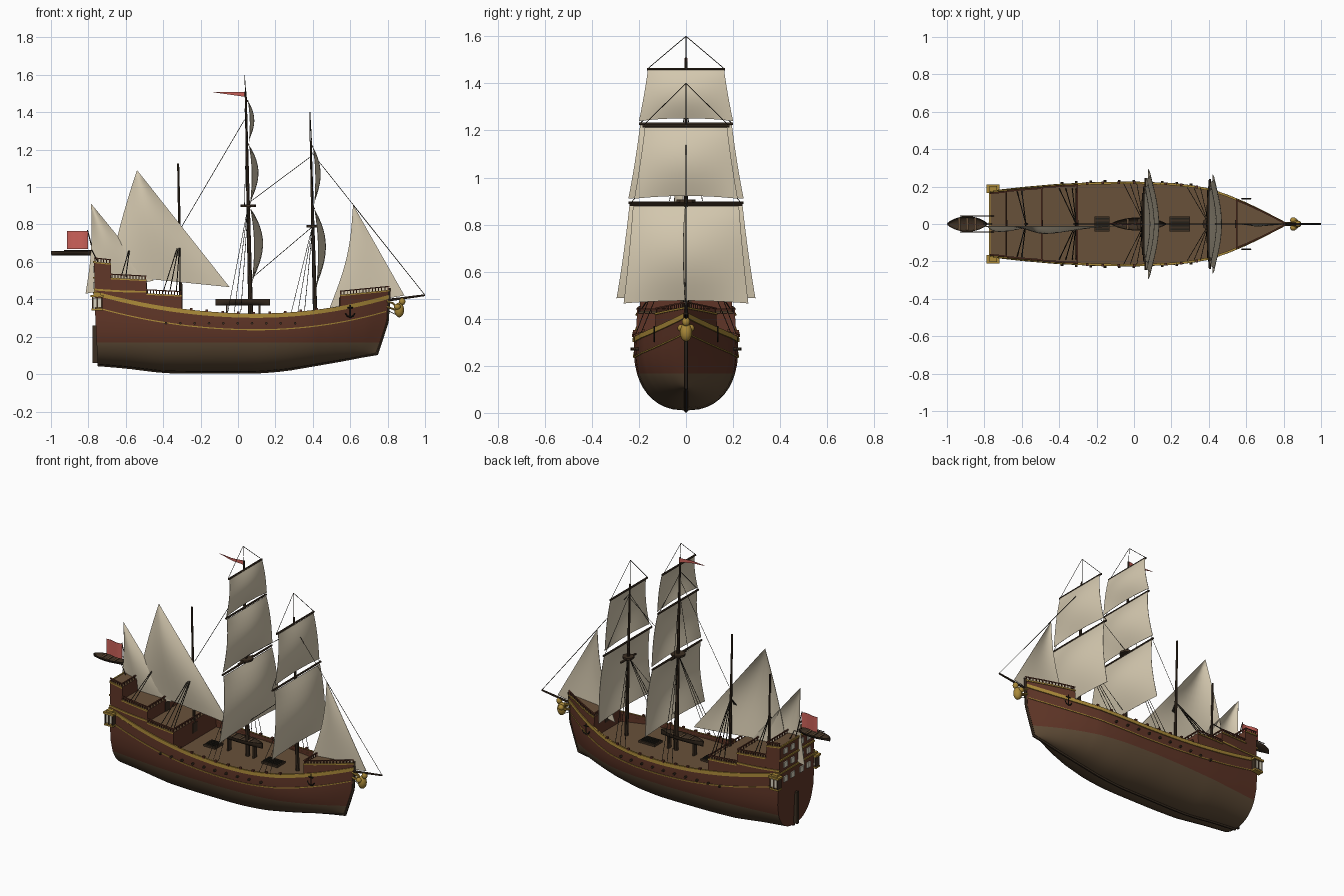
import bpy, bmesh, math
from mathutils import Vector

if "Cube" in bpy.data.objects:
    bpy.data.objects.remove(bpy.data.objects["Cube"])

def mat(name, rgb):
    m = bpy.data.materials.new(name)
    m.diffuse_color = (*rgb, 1)
    m.use_nodes = True
    m.node_tree.nodes["Principled BSDF"].inputs["Base Color"].default_value = m.diffuse_color
    return m

HULL = mat("red_brown_planks", (.115, .036, .020))
BOTTOM = mat("tan_bottom", (.115, .072, .038))
DECK = mat("deck_wood", (.14, .083, .042))
GOLD = mat("gold_trim", (.40, .25, .04))
SAIL = mat("canvas", (.66, .58, .43))
DARK = mat("dark_wood", (.045, .028, .016))
ROPE = mat("rope", (.018, .015, .010))
FLAG = mat("flag_red", (.60, .12, .10))
GLASS = mat("window_pale", (.68, .64, .52))

def loft(name, secs, mats, rule=None, caps=False, thick=0):
    """Skin a list of equal-length sections; rule(i, j) picks the material."""
    bm = bmesh.new()
    rows = [[bm.verts.new(p) for p in s] for s in secs]
    for i in range(len(rows) - 1):
        for j in range(len(rows[0]) - 1):
            f = bm.faces.new((rows[i][j], rows[i][j+1], rows[i+1][j+1], rows[i+1][j]))
            f.material_index = rule(i, j) if rule else 0
    if caps:
        bm.faces.new(rows[0])
        bm.faces.new(rows[-1])
    bmesh.ops.remove_doubles(bm, verts=bm.verts, dist=1e-5)
    bmesh.ops.recalc_face_normals(bm, faces=bm.faces)
    me = bpy.data.meshes.new(name)
    bm.to_mesh(me)
    ob = bpy.data.objects.new(name, me)
    bpy.context.collection.objects.link(ob)
    for m in mats:
        me.materials.append(m)
    if thick:
        mod = ob.modifiers.new("thickness", 'SOLIDIFY')
        mod.thickness, mod.offset = thick, 0
    return ob

def boxes(name, items, m):
    bm = bmesh.new()
    for c, s in items:
        for v in bmesh.ops.create_cube(bm, size=1)['verts']:
            v.co = Vector(c) + Vector(a * b for a, b in zip(v.co, s))
    me = bpy.data.meshes.new(name)
    bm.to_mesh(me)
    me.materials.append(m)
    bpy.context.collection.objects.link(bpy.data.objects.new(name, me))

def tubes(name, paths, r, m, res=0, taper=1):
    cu = bpy.data.curves.new(name, 'CURVE')
    cu.dimensions, cu.bevel_depth, cu.bevel_resolution, cu.use_fill_caps = '3D', r, res, True
    for p in paths:
        sp = cu.splines.new('POLY')
        sp.points.add(len(p) - 1)
        for i, q in enumerate(p):
            sp.points[i].co = (*q, 1)
            sp.points[i].radius = 1 + (taper - 1) * i / (len(p) - 1)
    cu.materials.append(m)
    bpy.context.collection.objects.link(bpy.data.objects.new(name, cu))

def balls(name, items, m):
    bm = bmesh.new()
    for c, s in items:
        for v in bmesh.ops.create_uvsphere(bm, u_segments=12, v_segments=8, radius=1)['verts']:
            v.co = Vector(c) + Vector(a * b for a, b in zip(v.co, s))
    me = bpy.data.meshes.new(name)
    bm.to_mesh(me)
    me.materials.append(m)
    bpy.context.collection.objects.link(bpy.data.objects.new(name, me))

def interp(x, pts):
    if x <= pts[0][0]: return pts[0][1]
    for (a, p), (b, q) in zip(pts, pts[1:]):
        if x <= b: return p + (q - p) * (x - a) / (b - a)
    return pts[-1][1]

def span(a, b, n): return [a + (b - a) * i / n for i in range(n + 1)]

# Hull lines: plan, keel, sheer, raked ends
def plan(x): return interp(x, [(-.77, .178), (-.6, .195), (-.4, .211), (-.2, .22), (0, .222), (.2, .215), (.3, .204),
                               (.4, .187), (.5, .153), (.6, .112), (.7, .064), (.77, .026), (.81, .005)])
def keel(x): return interp(x, [(-.77, .05), (-.6, .037), (-.4, .013), (-.25, .01), (.1, .01), (.25, .022), (.5, .065), (.7, .097), (.81, .108)])
def sheer(x): return .312 + (.16 if x < .1 else .2) * (x - .1) ** 2
def half(x, z):
    k = keel(x)
    t = max(0, min(1, (z - k) / (.28 - k)))
    return plan(x) * (1 - (1 - t) ** 2.3) ** .435 * (1 - .2 * max(0, z - .28))
def pt(x, z, side, off=0):
    bow = max(0, (x - .45) / .36) ** 2 * interp(z, [(.1, -.07), (.28, -.012), (.45, 0)])
    stern = max(0, (-.5 - x) / .27) * interp(z, [(.05, .02), (.45, 0)])
    return (x + bow + stern, side * (half(x, z) + off), z)

# Hull shell
def hull_section(x):
    k, top = keel(x), sheer(x) + .012
    zs = [k + (.168 - k) * (j / 8) ** 1.7 for j in range(9)] + span(.168, top, 4)[1:]
    return [pt(x, z, 1) for z in reversed(zs)] + [pt(x, z, -1) for z in zs[1:]]
xs = span(-.77, .4, 26) + span(.4, .81, 16)[1:]
loft("hull", [hull_section(x) for x in xs], [HULL, BOTTOM], lambda i, j: int(4 <= j < 20), caps=True)
loft("main_deck", [[pt(x, .297, 1, -.003), pt(x, .297, -1, -.003)] for x in span(-.4, .6, 20)], [DECK])
k_line = [(pt(x, keel(x), 1)[0], 0, max(.009, keel(x))) for x in span(-.77, .81, 24)]
tubes("keel_and_stem", [k_line + [(pt(.81, z, 1)[0], 0, z) for z in (.18, .28, .38, .46)]], .009, DARK, 1)
boxes("rudder", [((-.762, 0, .16), (.03, .016, .2))], DARK)

# Castles: (x start, x end, top at start, top at end)
castles = {"poop": (-.77, -.68, .602, .592), "half_deck": (-.68, -.49, .515, .505),
           "quarter_deck": (-.49, -.30, .432, .422), "forecastle": (.545, .81, .424, .45)}
def band(name, a, b, zf, h, off=.004, m=GOLD):
    for side, tag in ((1, "left"), (-1, "right")):
        loft(f"{name}_{tag}", [[pt(x, zf(x) - h/2, side, -.001), pt(x, zf(x) - h/2, side, off),
             pt(x, zf(x) + h/2, side, off), pt(x, zf(x) + h/2, side, -.006)] for x in span(a, b, max(3, int((b-a)*32)))], [m])
for n, (a, b, za, zb) in castles.items():
    top = lambda x: za + (zb - za) * (x - a) / (b - a)
    st = span(a, b, 10)
    loft(n, [[pt(x, .29, 1, -.001), pt(x, top(x), 1, -.001), pt(x, top(x), -1, -.001), pt(x, .29, -1, -.001)] for x in st],
         [HULL, DECK], lambda i, j: int(j == 1), caps=True)
    band(n + "_trim", a, b, lambda x: top(x) - .004, .008)
    band(n + "_rail", a, b, lambda x: top(x) + .019, .006, .002, HULL)
    posts = []
    for side in (1, -1):
        for x in span(a + .006, b - .008, int((b - a) / .017)):
            p = pt(x, top(x), side, -.003)
            posts.append(((p[0], p[1], p[2] + .009), (.005, .005, .018)))
    end = a + .004 if n == "forecastle" else b - .004
    w = half(end, top(end)) - .004
    for y in span(-w, w, 14):
        posts.append(((end, y, top(end) + .009), (.005, .005, .018)))
    boxes(n + "_balusters", posts, HULL)
    boxes(n + "_end_rail", [((end, 0, top(end) + .019), (.007, 2 * w, .006))], HULL)
    boxes(n + "_door", [((end + (-.005 if n == "forecastle" else .005), 0, top(end) - .045), (.006, .045, .06))], DARK)
band("sheer_wale", -.77, .81, sheer, .022, .006)
band("lower_stripe", -.77, .80, lambda x: sheer(x) - .075, .006, .004)
band("upper_stripe", -.77, -.49, lambda x: .44 + .16 * (x + .49) ** 2, .010)
boxes("stern_trim", [((-.772, 0, z), (.008, w, .01)) for z, w in ((.435, .345), (.515, .338), (.60, .332))], GOLD)
boxes("stern_windows", [((-.771, y, z), (.008, .032, .034)) for z in (.385, .475, .56) for y in (-.115, -.045, .045, .115)], GLASS)

# Quarter galleries
for part, m, items in (("roof_and_floor", GOLD, [(0, .418, .07, .046, .012), (0, .345, .06, .04, .01), (0, .43, .04, .03, .012)]),
                       ("windows", GLASS, [(0, .382, .046, .034, .05)]),
                       ("posts", DARK, [(dx, .382, .008, .038, .064) for dx in (-.024, 0, .024)])):
    boxes("gallery_" + part, [((-.753 + dx, s * .188, z), (a, b, c)) for s in (1, -1) for dx, z, a, b, c in items], m)

# Guns, fittings and hatches
tubes("guns", [[pt(x, .272, s, -.01), pt(x, .272, s, .014)] for s in (1, -1) for x in span(-.385, .305, 9)], .007, DARK, 1)
boxes("side_blocks", [((x, s * (half(x, .33) + .002), sheer(x) + .015), (.014, .014, .012)) for s in (1, -1) for x in span(-.25, .42, 8)], HULL)
boxes("hatch_frames", [((.245, 0, .302), (.11, .08, .014)), ((-.17, 0, .302), (.08, .08, .014))], DARK)
boxes("hatch_slats", [((x0, y, .311), (l, .008, .006)) for x0, l in ((.245, .1), (-.17, .07)) for y in (-.027, -.009, .009, .027)], ROPE)
for s, tag in ((1, "left"), (-1, "right")):
    y = s * .135
    tubes("anchor_" + tag, [[(.6, y, .37), (.6, y, .305)], [(.575, y, .325), (.585, y, .31), (.6, y, .304), (.615, y, .31), (.625, y, .325)],
                            [(.585, y, .355), (.615, y, .355)]], .004, ROPE)

# Masts, yards and tops
def main_x(z): return .068 - .027 * (z - .3) / 1.2
def fore_x(z): return .413 - .026 * (z - .3)
tubes("main_mast", [[(main_x(z), 0, z) for z in (.29, .9, 1.51)]], .013, DARK, 2, .4)
tubes("fore_mast", [[(fore_x(z), 0, z) for z in (.29, .8, 1.25)]], .012, DARK, 2, .4)
tubes("mizzen_mast", [[(-.305, 0, .4), (-.32, 0, 1.125)]], .009, DARK, 2, .6)
tubes("aft_mast", [[(-.575, 0, .5), (-.583, 0, .945)]], .008, DARK, 2, .6)
tubes("bowsprit", [[(.7, 0, .385), (.80, 0, .395), (1, 0, .422)]], .010, DARK, 2, .5)
for n, x, z, r in (("main_top", main_x(.9), .9, .042), ("fore_top", fore_x(.79), .79, .034)):
    tubes(n, [[(x, 0, z - .006), (x, 0, z + .006)]], r, DARK, 3)
    boxes(n + "_crosstrees", [((x, 0, z - .008), (.012, .15, .008))], DARK)
yards = [(main_x, 1.46, .165), (main_x, 1.228, .2), (main_x, .893, .245), (fore_x, 1.217, .185), (fore_x, .885, .24)]
tubes("yards", [[(f(z) + .008, -w, z), (f(z) + .008, w, z)] for f, z, w in yards], .006, DARK, 1)

# Square sails: mast line, top z, bottom z, half widths, belly
def square_sail(name, f, zt, zb, wt, wb, belly):
    rows = []
    for v in span(0, 1, 12):
        w = wt + (wb - wt) * (.75 * v + .25 * v * v)
        row = []
        for u in span(-1, 1, 14):
            z = zt + (zb - zt) * v + .012 * v * v * (1 - u * u)
            row.append((f(z) + .012 + belly * math.sin(math.pi * v ** .9) * (.25 + .75 * math.cos(u * math.pi / 2)), u * w, z))
        rows.append(row)
    loft(name, rows, [SAIL], thick=.002)
square_sail("main_topgallant", main_x, 1.457, 1.24, .162, .2, .03)
square_sail("main_topsail", main_x, 1.222, .91, .195, .245, .046)
square_sail("main_course", main_x, .884, .487, .24, .295, .062)
square_sail("fore_topsail", fore_x, 1.212, .91, .175, .22, .036)
square_sail("fore_course", fore_x, .877, .465, .225, .265, .054)

# Triangular sails: peak, tack, clew, sideways belly, edge hollow
def tri_sail(name, p, t, c, y0, belly, hollow):
    P, T, C = (Vector((q[0], y0, q[1])) for q in (p, t, c))
    rows = []
    for u in span(0, 1, 12):
        row = []
        for v in span(0, 1, 10):
            q = P.lerp(T.lerp(C, v), u)
            q.y -= belly * math.sin(math.pi * u ** .8) * math.sin(math.pi * v)
            q.x += hollow * math.sin(math.pi * u) * v
            row.append(q)
        rows.append(row)
    loft(name, rows, [SAIL], thick=.002)
tri_sail("head_sail", (.615, .905), (.89, .42), (.49, .355), 0, .012, .03)
tri_sail("mizzen_sail", (-.54, 1.09), (-.045, .465), (-.69, .53), -.012, .04, -.01)
tri_sail("aft_sail", (-.785, .91), (-.45, .5), (-.815, .43), -.012, .03, .015)

# Rigging
ropes = [[(.035, 0, 1.36), (-.30, 0, .79)], [(.385, 0, 1.16), (.05, 0, .91)], [(.40, 0, .79), (.07, 0, .51)],
         [(.39, 0, 1.19), (1, 0, .422)], [(.615, 0, .905), (1, 0, .422)], [(.385, 0, 1.25), (.385, 0, 1.4)],
         [(.04, 0, 1.5), (.035, 0, 1.6)], [(.86, 0, .31), (.80, 0, .34)]]
shrouds = []
for s in (1, -1):
    ropes += [[(.035, 0, 1.6), (.045, s * .163, 1.462)], [(.385, 0, 1.4), (.395, s * .183, 1.22)],
              [(.036, 0, 1.42), (.052, s * .195, 1.23)], [(.39, 0, 1.19), (.4, s * .235, .89)]]
    for x in (-.055, -.02, .015):
        ropes.append([(main_x(.9), 0, .9), (x, s * .215, .33)])
        ropes.append([(main_x(1.3), 0, 1.3), (main_x(.9) - .02, s * .07, .9)])
    for x in (.285, .32, .355):
        ropes.append([(fore_x(.8), 0, .8), (x, s * .195, .33)])
    for x in (-.40, -.365, -.33, -.31):
        shrouds.append([(-.31, 0, .72), (x, s * .19, .44)])
    for x in (-.625, -.6):
        shrouds.append([(-.578, 0, .68), (x, s * .175, .52)])
tubes("rigging", ropes, .0016, ROPE)
tubes("aft_shrouds", shrouds, .0026, ROPE)

# Small boats
def boat(name, x0, x1, y0, z0, z1, w):
    secs = []
    for u in span(0, 1, 12):
        b = w * max(.02, math.sin(math.pi * u)) ** .65
        secs.append([(x0 + (x1 - x0) * u, y0 + b * math.sin(a), z1 - (z1 - z0) * max(0, math.cos(a))) for a in span(-math.pi/2, math.pi/2, 8)])
    loft(name, secs, [DARK], thick=.003)
    boxes(name + "_seats", [((x0 + (x1 - x0) * u, y0, z1 - .005), (.014, w * 1.6, .004)) for u in (.3, .5, .7)], DECK)
boat("deck_boat", -.12, .17, 0, .368, .402, .034)
boat("stern_boat", -.998, -.785, 0, .636, .657, .04)
boxes("boat_supports", [((x, 0, .335), (.01, .03, .075)) for x in (-.06, .115)], DARK)
tubes("boat_davits", [[(-.75, y, .6), (-.78, y, .66), (-.93, y, .66)] for y in (-.042, .042)], .003, DARK)

# Flags
tubes("flag_staff", [[(-.76, 0, .6), (-.805, 0, .77)]], .003, DARK)
loft("stern_flag", [[(x, .006 * math.sin((x + .8) * 50), .67), (x, .006 * math.sin((x + .8) * 50), .765)] for x in span(-.915, -.802, 8)], [FLAG], thick=.002)
loft("pennant", [[(x, .005 * math.sin(x * 40), 1.507 - .025 * u), (x, .005 * math.sin(x * 40), 1.508)]
                 for u, x in ((u, -.135 + .175 * u) for u in span(.02, 1, 8))], [FLAG], thick=.002)

# Figurehead and beak
balls("figurehead", [((.862, 0, .343), (.026, .026, .04)), ((.878, 0, .388), (.017, .017, .02)),
                     ((.852, .02, .36), (.018, .016, .016)), ((.852, -.02, .36), (.018, .016, .016))], GOLD)
tubes("beak", [[(.795, s * .006, z), (.83, s * .006, z - .012), (.865, 0, .33)] for s in (1, -1) for z in (.36, .39)], .006, GOLD, 1)

# Turn tubes into meshes and smooth the curved parts
bpy.ops.object.select_all(action='SELECT')
bpy.context.view_layer.objects.active = bpy.data.objects["rigging"]
bpy.ops.object.convert(target='MESH')
bpy.ops.object.select_all(action='SELECT')
bpy.context.view_layer.objects.active = bpy.data.objects["hull"]
bpy.ops.object.shade_smooth_by_angle(angle=math.radians(35))
